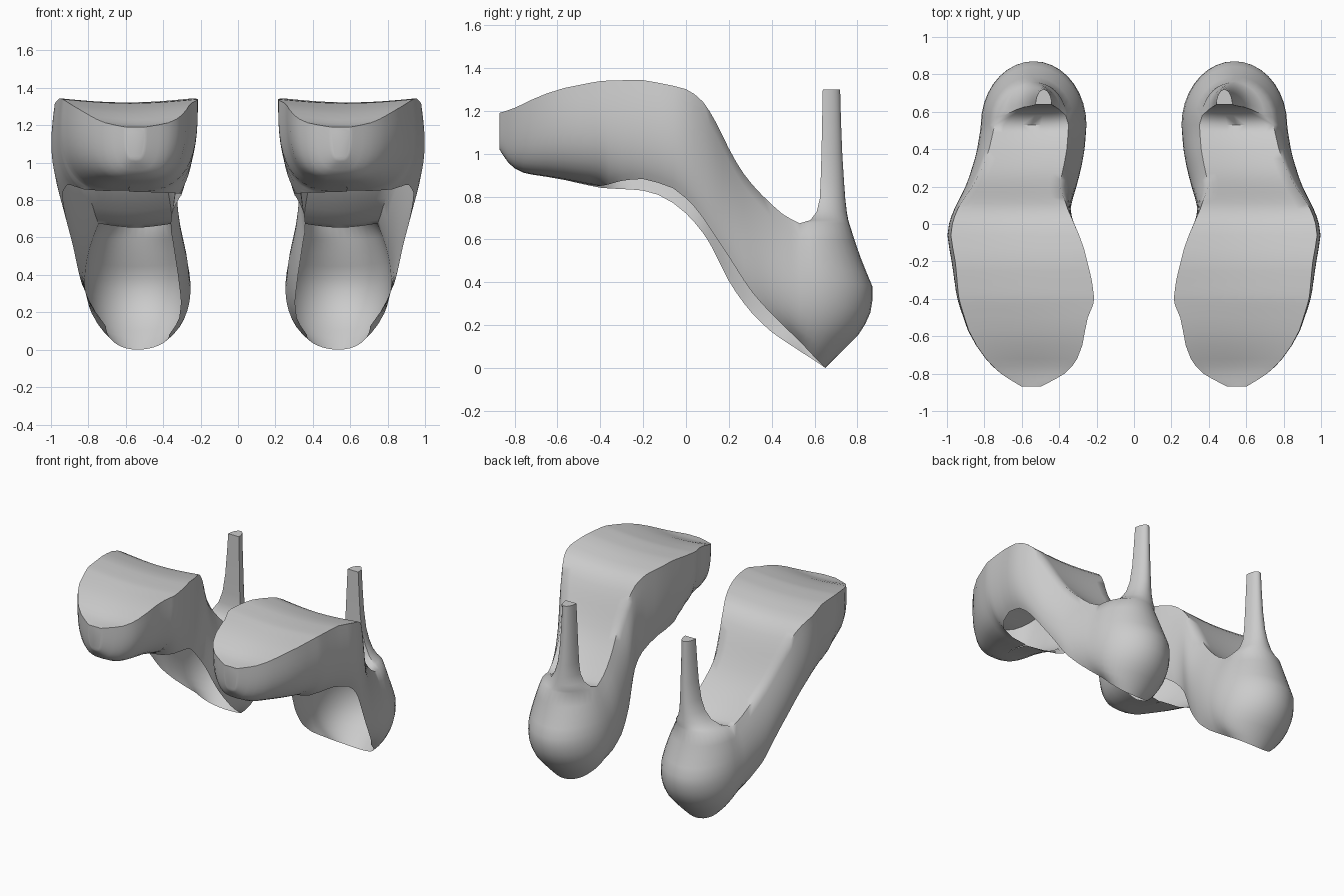
import bpy, bmesh, math

if "Cube" in bpy.data.objects:
    bpy.data.objects.remove(bpy.data.objects["Cube"])

# profiles along the shoe: (y, value) pairs, toe at -y
SOLE_Z = [(-.87, 1.19), (-.8, 1.212), (-.7, 1.262), (-.6, 1.3), (-.4, 1.34), (-.2, 1.345), (0, 1.305),
          (.08, 1.25), (.14, 1.15), (.2, 1.02), (.27, .9), (.35, .81), (.45, .715), (.53, .675)]
WIDE_IN = [(-.87, .5), (-.8, .36), (-.72, .3), (-.65, .275), (-.5, .25), (-.42, .21), (-.3, .225),
           (-.1, .275), (0, .32), (.08, .335), (.2, .29), (.3, .26), (.4, .233), (.53, .215)]
WIDE_OUT = [(-.87, .6), (-.8, .72), (-.72, .8), (-.6, .885), (-.4, .96), (-.2, .99), (-.06, 1.015),
            (.02, 1.0), (.1, .965), (.2, .915), (.3, .883), (.4, .862), (.53, .853)]
INSET_IN = [(-.87, 0), (.02, 0), (.1, .03), (.2, .11), (.53, .135)]
INSET_OUT = [(-.87, 0), (-.6, .01), (-.2, .035), (.1, .03), (.3, .073), (.53, .108)]
RIM_IN = [(-.87, 1.02), (-.83, .95), (-.77, .91), (-.6, .885), (-.4, .84), (-.2, .83), (-.1, .8),
          (0, .725), (.1, .61), (.2, .4), (.3, .26), (.4, .165), (.53, .08)]
RIM_OUT = [(-.87, 1.02), (-.83, .95), (-.77, .91), (-.6, .885), (-.4, .845), (-.3, .875), (-.2, .885),
           (-.05, .84), (.05, .745), (.2, .52), (.3, .36), (.4, .25), (.53, .125)]
SPREAD_IN = [(-.87, 0), (-.42, 0), (-.4, .35), (-.36, .62), (-.3, .77), (-.2, .86), (0, .89),
             (.1, .92), (.2, .9), (.3, .86), (.42, .72), (.53, .52)]
SPREAD_OUT = [(-.87, 0), (-.42, 0), (-.4, .35), (-.36, .62), (-.3, .73), (-.2, .79), (0, .8),
              (.1, .83), (.2, .86), (.3, .86), (.42, .75), (.53, .54)]
HEEL_BACK = [(0, .65), (.1, .75), (.17, .82), (.28, .87), (.38, .87), (.5, .82), (.6, .785), (.68, .76)]

STATIONS = [-.87, -.862, -.83, -.8, -.76, -.72, -.65, -.57, -.5, -.45, -.42, -.4, -.38, -.36, -.33, -.3,
            -.25, -.2, -.13, -.06, 0, .04, .08, .11, .14, .17, .2, .235, .27, .31, .35, .4, .45, .49, .53]
ACROSS, DOWN, AROUND = 8, 12, 18
Y_END = STATIONS[-1]


def at(table, v):
    """Linear lookup in a profile."""
    for (a, p), (b, q) in zip(table, table[1:]):
        if v <= b:
            return p + (q - p) * max(0, (v - a) / (b - a))
    return table[-1][1]


def soft(table, y):
    """Profile lookup with rounded corners."""
    h = max(0, min(.035, y + .87, Y_END - y))
    return (at(table, y - h) + 2 * at(table, y) + at(table, y + h)) / 4


def side(y, wide, inset, rim_z, spread, mid):
    """Rounded box profile from the sole edge down, cut off at the opening rim."""
    top = soft(SOLE_Z, y)
    power = .66
    a_max = math.acos(spread ** (1 / power))
    pts = []
    for k in range(DOWN + 1):
        a = a_max * (k / DOWN) ** 1.35
        g = (math.sin(a) / math.sin(a_max)) ** power
        x = mid + (wide - mid) * max(0, math.cos(a)) ** power + inset * (1 - g) ** 2.2
        if k == DOWN and a_max > 1.57:
            x = mid
        pts.append((x, y, top + (rim_z - top) * g))
    return pts


def section(y):
    """Inner side, sole and outer side as one strip, rim to rim."""
    wi, wo = soft(WIDE_IN, y), soft(WIDE_OUT, y)
    mid = (wi + wo) / 2
    inner = side(y, wi, soft(INSET_IN, y), soft(RIM_IN, y), at(SPREAD_IN, y), mid)
    outer = side(y, wo, -soft(INSET_OUT, y), soft(RIM_OUT, y), at(SPREAD_OUT, y), mid)
    a, b = inner[0], outer[0]
    dip = .022 * min(1, (y + .87) / .12)
    sole = []
    for i in range(1, ACROSS):
        t = i / ACROSS
        sole.append((a[0] + (b[0] - a[0]) * t, y, a[2] - dip * math.sin(math.pi * t)))
    return inner[::-1] + sole + outer


bm = bmesh.new()


def bridge(r0, r1, closed=False):
    n = len(r0)
    for i in range(n if closed else n - 1):
        j = (i + 1) % n
        bm.faces.new((r0[i], r0[j], r1[j], r1[i]))


# toe, sole and arch
rows = [[bm.verts.new(p) for p in section(y)] for y in STATIONS]
for r0, r1 in zip(rows, rows[1:]):
    bridge(r0, r1)
bm.faces.new(rows[0])

# heel cup: curves running round the back from the inner to the outer side
last = rows[-1]
rim_end, top_end = last[-1].co.z, last[DOWN + ACROSS].co.z
cups = []
for k in range(DOWN + 1):
    a, b = last[DOWN - k], last[DOWN + ACROSS + k]
    zb = .675 * (b.co.z - rim_end) / (top_end - rim_end)
    yb = at(HEEL_BACK, zb)
    cup = [a]
    for i in range(1, AROUND):
        th = math.pi * i / AROUND
        s, t = math.sin(th), (1 - math.cos(th)) / 2
        ze = a.co.z + (b.co.z - a.co.z) * t
        cup.append(bm.verts.new((a.co.x + (b.co.x - a.co.x) * t,
                                 Y_END + (yb - Y_END) * s, ze + (zb - ze) * s)))
    cups.append(cup + [b])
for c0, c1 in zip(cups, cups[1:]):
    bridge(c0, c1)

# stiletto: D-shaped rings, (z, centre x, half width, front y, back y)
ring = cups[0] + last[DOWN + 1:DOWN + ACROSS][::-1]
for z, cx, half, front, back in [(.69, .53, .165, .58, .757), (.73, .515, .118, .61, .75),
                                 (.79, .505, .088, .624, .743), (.87, .495, .07, .628, .737),
                                 (1.0, .488, .058, .632, .729), (1.15, .485, .05, .635, .723),
                                 (1.3, .483, .043, .638, .719)]:
    pts = []
    for i in range(AROUND + 1):
        th = math.pi * i / AROUND
        pts.append((cx - half * math.cos(th), front + (back - front) * math.sin(th), z))
    for i in range(1, ACROSS):
        pts.append((cx + half * (1 - 2 * i / ACROSS), front, z))
    new = [bm.verts.new(p) for p in pts]
    bridge(ring, new, True)
    ring = new
bm.faces.new(ring)

bmesh.ops.remove_doubles(bm, verts=bm.verts, dist=.0005)
bmesh.ops.recalc_face_normals(bm, faces=bm.faces)
mesh = bpy.data.meshes.new("shoe")
bm.to_mesh(mesh)
bm.free()

grey = bpy.data.materials.new("plain_grey")
grey.diffuse_color = (.6, .6, .6, 1)
grey.use_nodes = True
grey.node_tree.nodes["Principled BSDF"].inputs["Base Color"].default_value = grey.diffuse_color
mesh.materials.append(grey)

# mirrored pair
shoe = bpy.data.objects.new("shoe_pair", mesh)
bpy.context.collection.objects.link(shoe)
mirror = shoe.modifiers.new("other_shoe", 'MIRROR')
mirror.use_mirror_merge = False
bpy.context.view_layer.objects.active = shoe
shoe.select_set(True)
bpy.ops.object.shade_smooth_by_angle(angle=math.radians(62))
